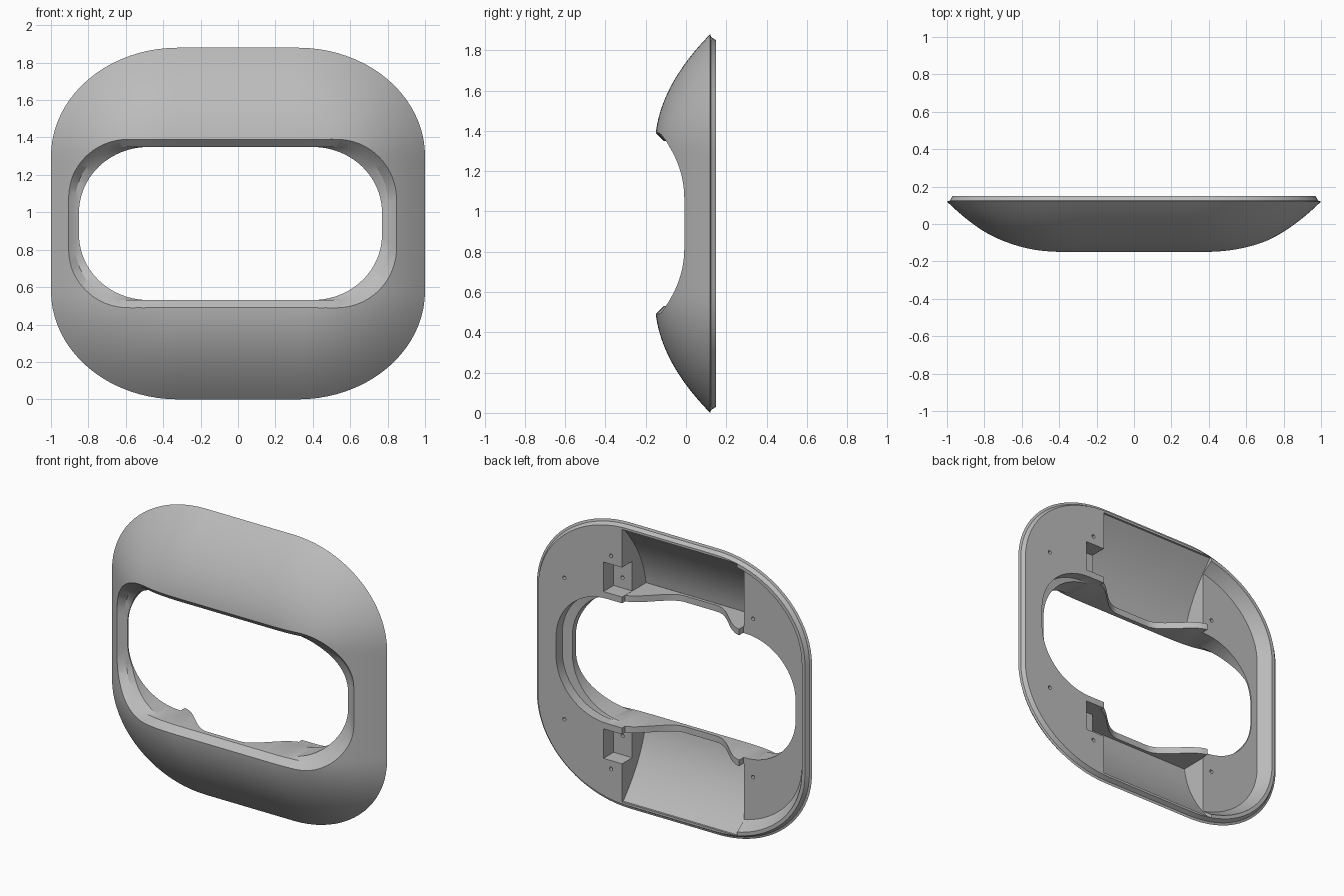
import bpy, bmesh, math
from mathutils import Vector, Matrix

if "Cube" in bpy.data.objects:
    bpy.data.objects.remove(bpy.data.objects["Cube"])

MID = 0.94            # height of the centre line
RX, RZ = 0.68, 0.58   # outer corner radii
SEG = 20              # steps per corner and per straight edge

grey = bpy.data.materials.new("plain grey")
grey.use_nodes = True
grey.diffuse_color = (0.5, 0.5, 0.5, 1)
grey.node_tree.nodes["Principled BSDF"].inputs["Base Color"].default_value = (0.5, 0.5, 0.5, 1)


def rounded_rect(x0, x1, z0, z1, rx, rz):
    """Closed list of (x, z) points, with subdivided straight edges."""
    corners = [(x1 - rx, z1 - rz), (x0 + rx, z1 - rz), (x0 + rx, z0 + rz), (x1 - rx, z0 + rz)]
    pts = []
    for k, (cx, cz) in enumerate(corners):
        for i in range(SEG + 1):
            a = math.pi / 2 * (k + i / SEG)
            pts.append(Vector((cx + rx * math.cos(a), cz + rz * math.sin(a))))
        nx, nz = corners[(k + 1) % 4]
        a = math.pi / 2 * (k + 1)
        end = Vector((nx + rx * math.cos(a), nz + rz * math.sin(a)))
        start = pts[-1]
        pts += [start.lerp(end, i / SEG) for i in range(1, SEG)]
    return pts


def outline(d):
    return rounded_rect(-1 + d, 1 - d, d, 2 * MID - d, RX - d, RZ - d)


def dome(d):
    """Front surface depth at distance d in from the outer edge."""
    return 0.12 - 0.98 * d + 0.875 * d * d


def surface_y(p):
    """Front surface depth at a point, found by bisecting the inset outlines."""
    qx = max(abs(p.x) - (1 - RX), 0)
    qz = max(abs(p.y - MID) - (MID - RZ), 0)
    lo, hi = 0.0, 0.55
    for _ in range(30):
        d = (lo + hi) / 2
        if (qx / (RX - d)) ** 2 + (qz / (RZ - d)) ** 2 < 1:
            lo = d
        else:
            hi = d
    return dome(lo)


def finish(bm, name):
    bmesh.ops.recalc_face_normals(bm, faces=bm.faces)
    mesh = bpy.data.meshes.new(name)
    bm.to_mesh(mesh)
    bm.free()
    mesh.materials.append(grey)
    ob = bpy.data.objects.new(name, mesh)
    bpy.context.collection.objects.link(ob)
    return ob


def loft(name, loops):
    """Solid through equal-length loops of 3D points, capped at both ends."""
    bm = bmesh.new()
    rings = [[bm.verts.new(p) for p in loop] for loop in loops]
    for a, b in zip(rings, rings[1:]):
        for i in range(len(a)):
            j = (i + 1) % len(a)
            bm.faces.new((a[i], a[j], b[j], b[i]))
    bm.faces.new(rings[0])
    bm.faces.new(rings[-1])
    return finish(bm, name)


def at_depth(pts, y):
    return [(p.x, y, p.y) for p in pts]


def box(name, x, y, z):
    bm = bmesh.new()
    size = Matrix.Diagonal((x[1] - x[0], y[1] - y[0], z[1] - z[0], 1))
    centre = Vector((sum(x) / 2, sum(y) / 2, sum(z) / 2))
    bmesh.ops.create_cube(bm, size=1, matrix=Matrix.Translation(centre) @ size)
    return finish(bm, name)


def combine(ob, cutter, operation="DIFFERENCE"):
    cutter.hide_render = True
    mod = ob.modifiers.new("cut", "BOOLEAN")
    mod.operation, mod.object, mod.solver = operation, cutter, "EXACT"
    bpy.context.view_layer.objects.active = ob
    bpy.ops.object.modifier_apply(modifier=mod.name)
    bpy.data.objects.remove(cutter)


# Domed front with a bevelled edge and a flat back
steps = 24
loops = [at_depth(outline(0.54 * i / steps), dome(0.54 * i / steps)) for i in range(steps, -1, -1)]
loops += [at_depth(outline(d), y) for d, y in [(0.015, 0.125), (0.03, 0.15)]]
frame = loft("frame", loops)

# Sloped recess behind the right side
recess = loft("recess_cutter", [at_depth(outline(0.045), 0.17), at_depth(outline(0.055), 0.145),
                                at_depth(outline(0.105), 0.075)])
combine(recess, box("recess_limit", (-2, -0.47), (-1, 1), (-1, 3)), "INTERSECT")
combine(frame, recess)


def lip_y(x):
    """Back edge of the lip: low in the middle, rising smoothly to the plate."""
    t = min(max((abs(x + 0.05) - 0.12) / 0.31, 0), 1)
    return -0.08 + 0.2 * t * t * (3 - 2 * t)


# Curved pockets, wavy lips and square notches, above and below the opening
for side in (1, -1):
    profile = [(0.3, 0.045)]
    profile += [(dome(d) + 0.05, d + 0.01) for d in [0.035 + 0.037 * i for i in range(13)]]
    profile += [(dome(0.49) + 0.05, 0.49), (0.3, 0.49)]
    combine(frame, loft("pocket_cutter", [
        [(x, y, MID + side * (MID - d)) for y, d in profile] for x in (-0.475, 0.36)]))

    wave = [(x, lip_y(x)) for x in [-0.475 + 0.835 * i / 32 for i in range(33)]]
    wave += [(0.36, 0.3), (-0.475, 0.3)]
    combine(frame, loft("lip_cutter", [
        [(x, y, MID + side * h) for x, y in wave] for h in (0.39, 0.453)]))

    combine(frame, box("notch_cutter", (0.35, 0.495), (0.045, 0.3),
                       sorted((MID + side * 0.451, MID + side * 0.645))))

# Opening: chamfer that follows the dome, a tighter hole, then a ledge behind the left side
rim = rounded_rect(-0.91, 0.85, 0.49, 1.39, 0.32, 0.32)
wide = rounded_rect(-0.93, 0.87, 0.47, 1.41, 0.34, 0.34)
inner = rounded_rect(-0.87, 0.80, 0.53, 1.35, 0.28, 0.29)
tight = rounded_rect(-0.85, 0.77, 0.531, 1.349, 0.37, 0.35)
ledge = rounded_rect(-0.849, 0.84, 0.53, 1.35, 0.37, 0.35)
depth = [surface_y(p) for p in rim]


def following(pts, offset, deepest):
    return [(p.x, min(y + offset, deepest), p.y) for p, y in zip(pts, depth)]


combine(frame, loft("opening_cutter", [
    at_depth(wide, -0.4), following(wide, -0.02, 0.1), following(inner, 0.04, 0.06),
    following(tight, 0.05, 0.066), at_depth(tight, 0.08), at_depth(ledge, 0.085),
    at_depth(ledge, 0.3)]))

# Small screw holes in the back
for x, half, y in [(0.78, 0.465, 0.15), (0.44, 0.7, 0.15), (0.43, 0.52, 0.045), (-0.54, 0.52, 0.075)]:
    for side in (1, -1):
        bm = bmesh.new()
        place = Matrix.Translation((x, y, MID + side * half)) @ Matrix.Rotation(math.pi / 2, 4, "X")
        bmesh.ops.create_cone(bm, cap_ends=True, segments=12, radius1=0.012, radius2=0.012,
                              depth=0.06, matrix=place)
        combine(frame, finish(bm, "hole_cutter"))

bpy.ops.object.select_all(action="DESELECT")
frame.select_set(True)
bpy.context.view_layer.objects.active = frame
bpy.ops.object.shade_smooth_by_angle(angle=math.radians(25))
